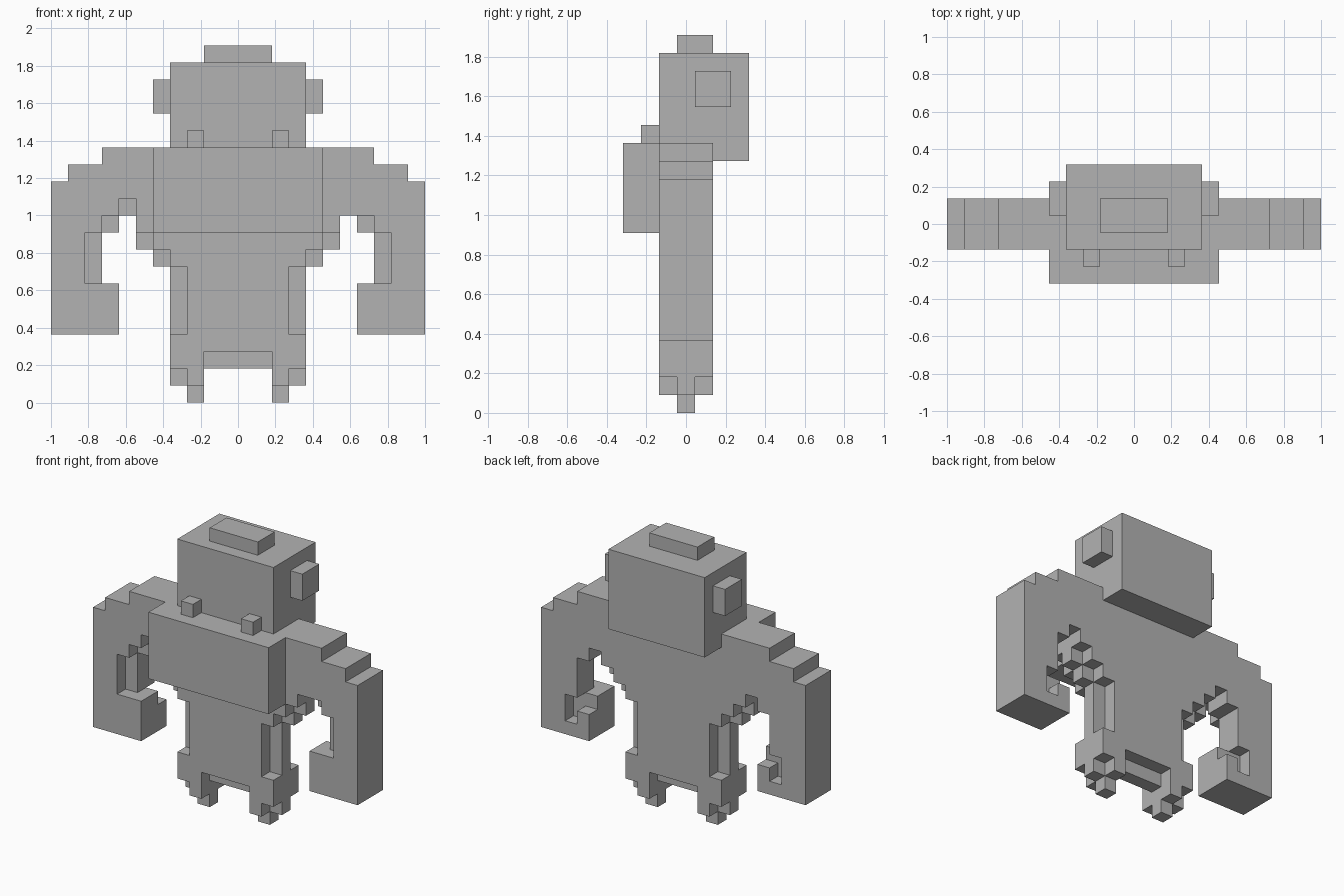
import bpy
import bmesh
from itertools import product
from mathutils import Vector

UNIT = 1 / 11                      # edge of one block
FULL, MID, REAR, FORE, BACK = (-1, 2), (0, 1), (0, 2), (-1, 1), (1, 2)

cube = bpy.data.objects.get("Cube")
if cube:
    bpy.data.objects.remove(cube, do_unlink=True)

grey = bpy.data.materials.new("plain_grey")
grey.use_nodes = True
grey.diffuse_color = (0.45, 0.45, 0.45, 1)
grey.node_tree.nodes["Principled BSDF"].inputs["Base Color"].default_value = grey.diffuse_color


def cells(boxes):
    """Fill (x range, y range, z range) boxes with unit cells."""
    filled = set()
    for spans in boxes:
        filled.update(product(*(range(*s) for s in spans)))
    return filled


def mirror(filled):
    return {(-x - 1, y, z) for x, y, z in filled}


def build(name, filled):
    """Skin the outside of a set of cells and merge coplanar faces."""
    bm = bmesh.new()
    for cell in filled:
        for axis, step in product(range(3), (0, 1)):
            beside = list(cell)
            beside[axis] += step * 2 - 1
            if tuple(beside) in filled:
                continue
            corners = []
            for a, b in ((0, 0), (1, 0), (1, 1), (0, 1)):
                p = Vector(cell)
                p[axis] += step
                p[(axis + 1) % 3] += a
                p[(axis + 2) % 3] += b
                p.y -= 0.5
                corners.append(bm.verts.new(p * UNIT))
            bm.faces.new(corners if step else corners[::-1])
    bmesh.ops.remove_doubles(bm, verts=bm.verts, dist=UNIT / 100)
    bmesh.ops.dissolve_limit(bm, angle_limit=0.01, verts=bm.verts, edges=bm.edges)
    mesh = bpy.data.meshes.new(name)
    bm.to_mesh(mesh)
    bm.free()
    mesh.materials.append(grey)
    bpy.context.collection.objects.link(bpy.data.objects.new(name, mesh))


def build_pair(name, boxes):
    half = cells(boxes)
    build("left_" + name, half)
    build("right_" + name, mirror(half))


# Head, crown and chest plate
build("head", cells([((-4, 4), (-1, 4), (14, 20))]))
build("crown", cells([((-2, 2), (0, 2), (20, 21))]))
build("chest_plate", cells([((-5, 5), (-3, -1), (10, 15))]))
build_pair("ear", [((4, 5), (1, 3), (17, 19))])
build_pair("collar_stud", [((2, 3), (-2, -1), (15, 16))])

# Torso tapering to the waist, with a thin stepped rim
torso = cells([
    ((0, 5), FULL, (9, 15)), ((0, 4), FULL, (8, 9)), ((0, 3), FULL, (4, 8)),
    ((3, 4), MID, (4, 8)), ((4, 5), MID, (8, 9)), ((5, 6), MID, (9, 10)),
])
# The head fills the upper middle of the torso
torso -= cells([((0, 4), FULL, (14, 15))])
build("torso", torso | mirror(torso))

# Hips with a thin crossbar
hips = cells([((2, 4), FULL, (2, 4)), ((0, 2), FULL, (3, 4)), ((0, 2), MID, (2, 3))])
build("hips", hips | mirror(hips))
build_pair("foot", [((2, 3), FULL, (1, 2)), ((3, 4), MID, (1, 2)), ((2, 3), MID, (0, 1))])

# Arms with stepped shoulders; the right one has an extra notch in front
arm = cells([
    ((5, 6), FULL, (10, 15)), ((6, 8), FULL, (11, 15)), ((8, 10), FULL, (10, 14)),
    ((10, 11), FULL, (10, 13)), ((7, 8), REAR, (10, 11)),
    ((9, 11), FULL, (7, 10)), ((8, 9), REAR, (7, 10)),
])
build("left_arm", arm)
build("right_arm", mirror(arm - {(6, -1, 11)}))

# Fists curled inwards, hollowed at the back
build_pair("hand", [
    ((7, 11), FORE, (4, 7)), ((9, 11), BACK, (4, 7)),
    ((8, 9), BACK, (4, 5)), ((7, 8), BACK, (4, 6)),
])
